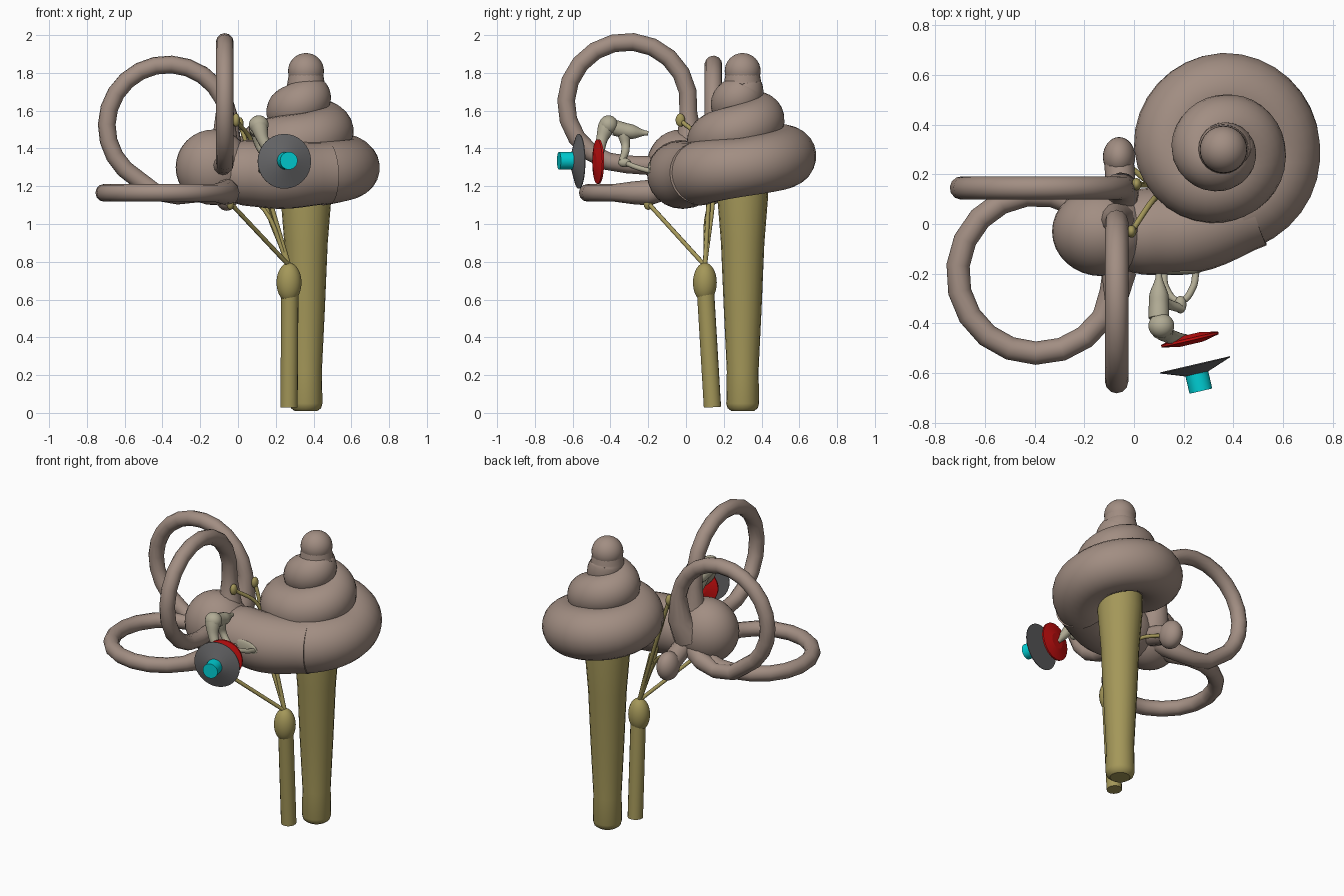
import bpy
from math import radians, sin, cos
from mathutils import Vector

if "Cube" in bpy.data.objects:
    bpy.data.objects.remove(bpy.data.objects["Cube"])


def material(name, *rgb):
    mat = bpy.data.materials.new(name)
    mat.use_nodes = True
    mat.diffuse_color = (*rgb, 1)
    mat.node_tree.nodes["Principled BSDF"].inputs["Base Color"].default_value = (*rgb, 1)
    return mat


brown = material("brown_tissue", .36, .27, .225)
olive = material("olive_nerve", .37, .31, .1)
beige = material("beige_bone", .44, .41, .3)
red = material("red_membrane", .6, .005, .005)
grey = material("grey_cone", .13, .13, .135)
cyan = material("cyan_plug", 0, .62, .66)


def finish(obj, name, mat, angle=50):
    obj.name = obj.data.name = name
    obj.data.materials.clear()
    obj.data.materials.append(mat)
    bpy.ops.object.shade_smooth_by_angle(angle=radians(angle))
    return obj


def tube(name, mat, points, radii, kind="BEZIER", detail=4):
    """Sweep a round section with varying radius along a path."""
    curve = bpy.data.curves.new(name, "CURVE")
    curve.dimensions = "3D"
    curve.bevel_depth = 1
    curve.bevel_resolution = detail
    curve.resolution_u = 6
    curve.use_fill_caps = True
    spline = curve.splines.new(kind)
    if kind == "BEZIER":
        spline.radius_interpolation = "EASE"
        spline.bezier_points.add(len(points) - 1)
        for knot, co, r in zip(spline.bezier_points, points, radii):
            knot.co, knot.radius = co, r
            knot.handle_left_type = knot.handle_right_type = "AUTO"
    else:
        spline.points.add(len(points) - 1)
        for knot, co, r in zip(spline.points, points, radii):
            knot.co, knot.radius = (*co, 1), r
    obj = bpy.data.objects.new(name, curve)
    bpy.context.collection.objects.link(obj)
    bpy.ops.object.select_all(action="DESELECT")
    obj.select_set(True)
    bpy.context.view_layer.objects.active = obj
    bpy.ops.object.convert(target="MESH")
    return finish(bpy.context.object, name, mat)


def ball(name, mat, centre, size, turn=(0, 0, 0)):
    bpy.ops.mesh.primitive_uv_sphere_add(segments=32, ring_count=16, radius=1, location=centre,
                                         rotation=[radians(a) for a in turn])
    bpy.context.object.scale = size
    return finish(bpy.context.object, name, mat)


def arc(centre, across, up, radius, start, end, steps=15):
    """Points on a circle spanned by the two given axes."""
    angles = [radians(start + (end - start) * i / steps) for i in range(steps + 1)]
    return [Vector(centre) + radius * (Vector(across) * cos(a) + Vector(up) * sin(a)) for a in angles]


X, Y, Z = Vector((1, 0, 0)), Vector((0, 1, 0)), Vector((0, 0, 1))

# Cochlea: a tapering tube coiling upwards, one key per quarter turn
hub = Vector((.36, .3, 0))
outer = [.42, .39, .39, .36, .29, .25, .22, .21, .16, .12, .1, .09]
height = [1.26, 1.3, 1.36, 1.4, 1.44, 1.5, 1.56, 1.6, 1.65, 1.69, 1.74, 1.8]
thick = [.175, .155, .16, .155, .15, .135, .13, .125, .12, .11, .1, .09]


def key(values, quarter):
    i = min(int(quarter), len(values) - 2)
    return values[i] + (values[i + 1] - values[i]) * (quarter - i)


coil, coil_radii = [], []
steps = 90
for n in range(steps + 1):
    q = .2 + (len(outer) - 1.2) * n / steps
    a = radians(90 * (q - 1))
    r = key(thick, q)
    coil.append(hub + (key(outer, q) - r) * (X * cos(a) + Y * sin(a)) + Z * key(height, q))
    coil_radii.append(r)
tube("cochlea", brown, coil, coil_radii, "POLY", 10)
ball("cochlea_tip", brown, hub + Z * 1.81, (.095, .095, .095))

# Vestibule: round chamber running into the cochlea
ball("utricle", brown, (-.13, -.03, 1.3), (.2, .18, .2))
tube("saccule", brown, [(-.08, -.03, 1.28), (.06, -.03, 1.27), (.22, -.02, 1.26), (.48, .07, 1.27)],
     [.15, .175, .18, .165], detail=10)

# Three semicircular canals
bore = .047
ring = arc((-.07, -.31, 1.64), Y, Z, .325, -8, 270)
tube("superior_canal", brown, [(-.07, 0, 1.35), (-.07, .02, 1.46)] + ring + [(-.08, -.2, 1.31), (-.1, -.1, 1.3)],
     [.1, .065] + [bore] * len(ring) + [.05, .06], "POLY")
ring = arc((-.37, .145, 1.52), X, Z, .325, 10, 240)
tube("posterior_canal", brown,
     [(-.08, .08, 1.3), (-.05, .14, 1.42)] + ring
     + [(-.44, .145, 1.17), (-.32, .145, 1.15), (-.2, .12, 1.17), (-.1, .07, 1.22)],
     [.1, .07] + [bore] * len(ring) + [bore, bore, .055, .07], "POLY")
ring = arc((-.39, -.2, 1.165), X, Y, .32, 60, 345)
tube("lateral_canal", brown, [(-.13, .04, 1.22)] + ring + [(-.06, -.2, 1.165), (-.07, -.08, 1.2)],
     [.06] + [bore] * (len(ring) - 1) + [.06, .068, .06], "POLY")
ball("posterior_ampulla", brown, (-.06, .27, 1.16), (.065, .08, .09))
tube("ampulla_neck", brown, [(-.06, .25, 1.17), (-.05, .1, 1.22)], [.06, .06])

# Cochlear nerve trunk
levels = [(0.01, .06), (.025, .08), (.05, .087), (.22, .084), (.55, .1), (.9, .115), (1.15, .135), (1.4, .13)]
tube("cochlear_nerve", olive, [hub + Z * z for z, r in levels], [r for z, r in levels], "POLY", 8)

# Vestibular nerve with ganglion and thin branches
tube("vestibular_nerve", olive, [(.27, .14, .03), (.275, .1, .7)], [.046, .046], detail=6)
knot = Vector((.27, .1, .69))
ball("ganglion", olive, knot, (.066, .063, .105))
root = knot + Z * .09
endings = {"lateral": [(-.04, -.2, 1.11)],
           "superior": [(.14, .12, 1.12), (.08, .1, 1.42), (-.01, -.03, 1.55)],
           "posterior": [(.12, .15, 1.2), (.01, .16, 1.53)],
           "saccular": [(.17, .12, 1.12)],
           "lower": [(.1, .14, 1.12), (-.04, .25, 1.16)]}
for label, path in endings.items():
    tube(label + "_nerve_branch", olive, [root] + path, [.012] * (len(path) + 1), detail=2)
for label in ("superior", "posterior", "lateral"):
    ball(label + "_nerve_ending", olive, endings[label][-1], (.02, .025, .035))

# Ear bones: hammer, anvil and stirrup
ball("hammer_head", beige, (.11, -.41, 1.525), (.052, .05, .05))
tube("hammer_handle", beige, [(.11, -.42, 1.52), (.14, -.45, 1.43), (.21, -.46, 1.33)], [.045, .03, .016])
tube("anvil_body", beige, [(.1, -.38, 1.51), (.1, -.3, 1.49), (.1, -.2, 1.48)], [.042, .04, .012])
tube("anvil_leg", beige, [(.1, -.33, 1.49), (.12, -.32, 1.4), (.19, -.34, 1.33)], [.034, .022, .018])
tube("stirrup_arch", beige,
     [(.12, -.19, 1.28), (.13, -.26, 1.3), (.185, -.31, 1.32), (.235, -.26, 1.3), (.25, -.19, 1.28)], [.014] * 5)
ball("stirrup_plate", beige, (.175, -.19, 1.28), (.097, .014, .05))
ball("stirrup_head", beige, (.187, -.325, 1.325), (.024, .035, .024))

# Eardrum, cone and plug share one tilted axis
axis = Vector((.226, -.974, 0))


def turned(name, mat, centre, profile):
    tube(name, mat, [Vector(centre) + axis * d for d, r in profile], [r for d, r in profile], "POLY", 14)


turned("eardrum", red, (.225, -.465, 1.33), [(-.02, .05), (-.005, .118), (.005, .118), (.02, .05)])
turned("cone", grey, (.245, -.565, 1.332), [(0, .145), (.004, .145), (.04, .045)])
turned("plug", cyan, (.25, -.59, 1.335), [(0, .047), (.085, .047)])
